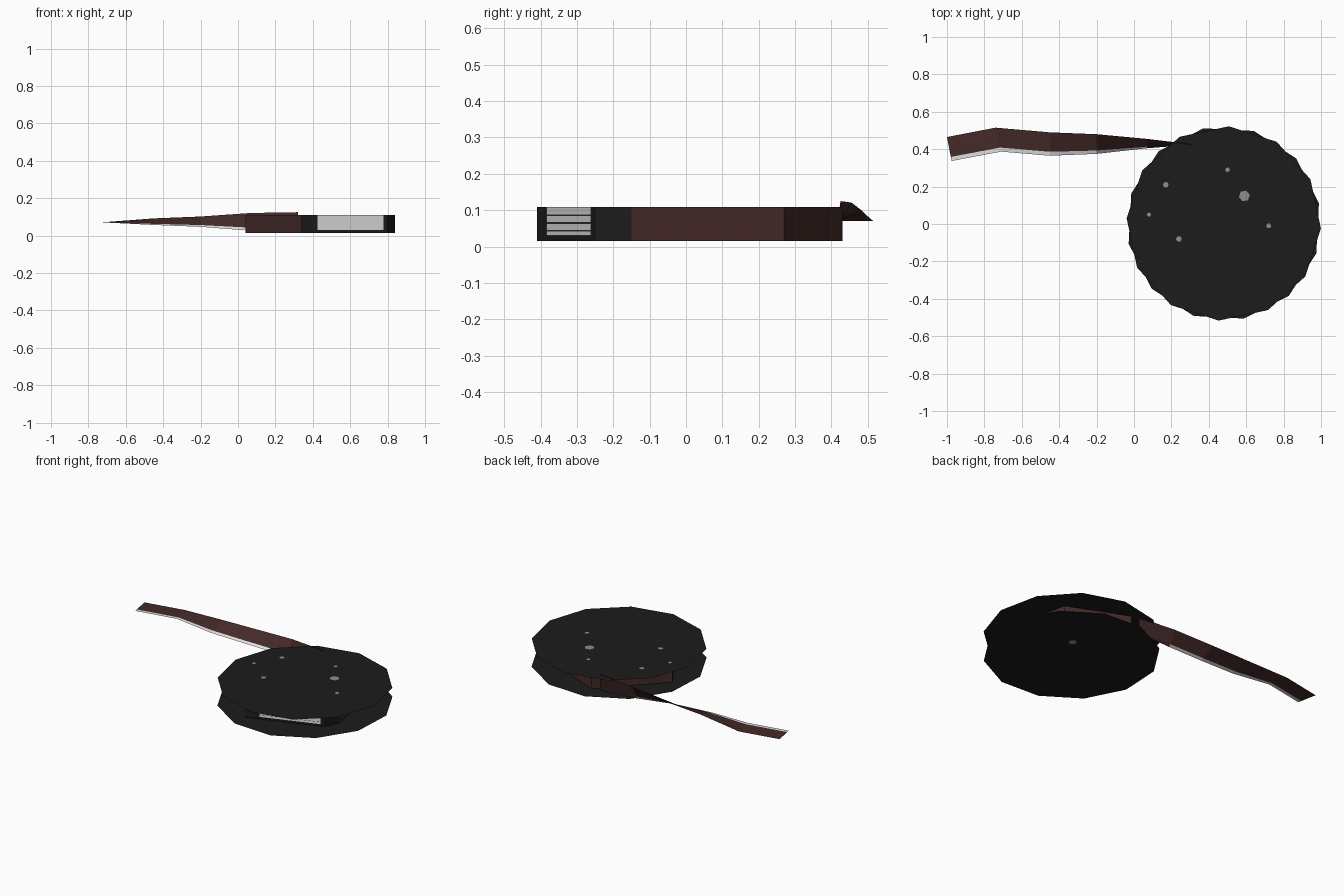
import bpy, bmesh, math
from mathutils import Vector

if "Cube" in bpy.data.objects:
    bpy.data.objects.remove(bpy.data.objects["Cube"])


def material(name, r, g, b):
    m = bpy.data.materials.new(name)
    m.diffuse_color = (r, g, b, 1)
    m.use_nodes = True
    m.node_tree.nodes["Principled BSDF"].inputs["Base Color"].default_value = m.diffuse_color
    return m


BLACK = material("reel black", 0.0115, 0.0115, 0.0115)
BROWN = material("film brown", 0.059, 0.0235, 0.0225)
PALE = material("pale grey", 0.74, 0.74, 0.74)
MID = material("scratch grey", 0.27, 0.27, 0.27)


def build(name, faces, mats):
    """faces: list of (corner points, material slot)"""
    bm = bmesh.new()
    for pts, slot in faces:
        f = bm.faces.new([bm.verts.new(p) for p in pts])
        f.material_index = slot
    bmesh.ops.remove_doubles(bm, verts=bm.verts, dist=0.0005)
    me = bpy.data.meshes.new(name)
    bm.to_mesh(me)
    bm.free()
    for m in mats:
        me.materials.append(m)
    ob = bpy.data.objects.new(name, me)
    bpy.context.collection.objects.link(ob)
    return ob


def ring(cx, cy, z, r, n, turn):
    return [(cx + r * math.cos(math.radians(turn) + math.tau * i / n),
             cy + r * math.sin(math.radians(turn) + math.tau * i / n), z)
            for i in range(n)]


# Flat reel discs
Z_TOP = 0.12
build("lower_disc", [(ring(0.48, 0.003, 0, 0.52, 12, 12)[::-1], 0)], [BLACK])
build("upper_disc", [(ring(0.48, 0.003, Z_TOP, 0.52, 12, 27), 0)], [BLACK])

# Small worn marks on the discs
marks = [(0.59, 0.15, 0.03), (0.24, -0.08, 0.016), (0.17, 0.21, 0.016),
         (0.50, 0.29, 0.013), (0.72, -0.01, 0.014), (0.08, 0.05, 0.012)]
build("upper_marks", [(ring(x, y, Z_TOP + 0.0015, r, 6, 10), 0)
                      for x, y, r in marks], [MID])
build("lower_mark", [(ring(0.57, 0.12, -0.0005, 0.025, 6, 10)[::-1], 0)], [MID])

# Wound film between the discs: brown with two black sides
Z0, Z1 = 0.015, 0.109
hub = [(0.34, -0.41), (0.80, -0.25), (0.84, -0.15),
       (0.76, 0.27), (0.38, 0.43), (0.04, 0.08)]
walls = []
for i, a in enumerate(hub):
    b = hub[(i + 1) % len(hub)]
    walls.append(([(*a, Z0), (*b, Z0), (*b, Z1), (*a, Z1)], 0 if i < 2 else 1))
build("wound_film", walls, [BLACK, BROWN])

# Pale frame panel on the front side, split by hairline gaps
a, b = Vector((*hub[0], 0)), Vector((*hub[1], 0))
along = (b - a).normalized()
out = Vector((along.y, -along.x, 0)) * 0.003
p, q = a.lerp(b, 0.18) + out, a.lerp(b, 0.95) + out
bands = [(0.030, 0.043), (0.0445, 0.064), (0.0655, 0.085), (0.0865, 0.109)]
build("film_frame_panel",
      [([p + Vector((0, 0, l)), q + Vector((0, 0, l)),
         q + Vector((0, 0, h)), p + Vector((0, 0, h))], 0) for l, h in bands], [PALE])

# Loose film end: upright at the reel, twisting until it lies flat
upper = [(0.32, 0.425, 0.125), (0.07, 0.455, 0.121), (-0.20, 0.48, 0.102),
         (-0.45, 0.49, 0.092), (-0.74, 0.515, 0.07), (-1.0, 0.465, 0.07)]
lower = [(0.32, 0.425, 0.02), (0.07, 0.405, 0.026), (-0.20, 0.375, 0.047),
         (-0.45, 0.365, 0.057), (-0.71, 0.387, 0.07), (-0.975, 0.337, 0.07)]
upper, lower = [Vector(v) for v in upper], [Vector(v) for v in lower]
split = [l.lerp(u, 0.17) for l, u in zip(lower, upper)]
strip = []
for i in range(len(upper) - 1):
    strip.append(([upper[i], upper[i + 1], split[i + 1], split[i]], 0))
    # pale edge starts once the film has left the reel
    strip.append(([split[i], split[i + 1], lower[i + 1], lower[i]], 1 if i > 0 else 0))
build("loose_film", strip, [BROWN, PALE])
